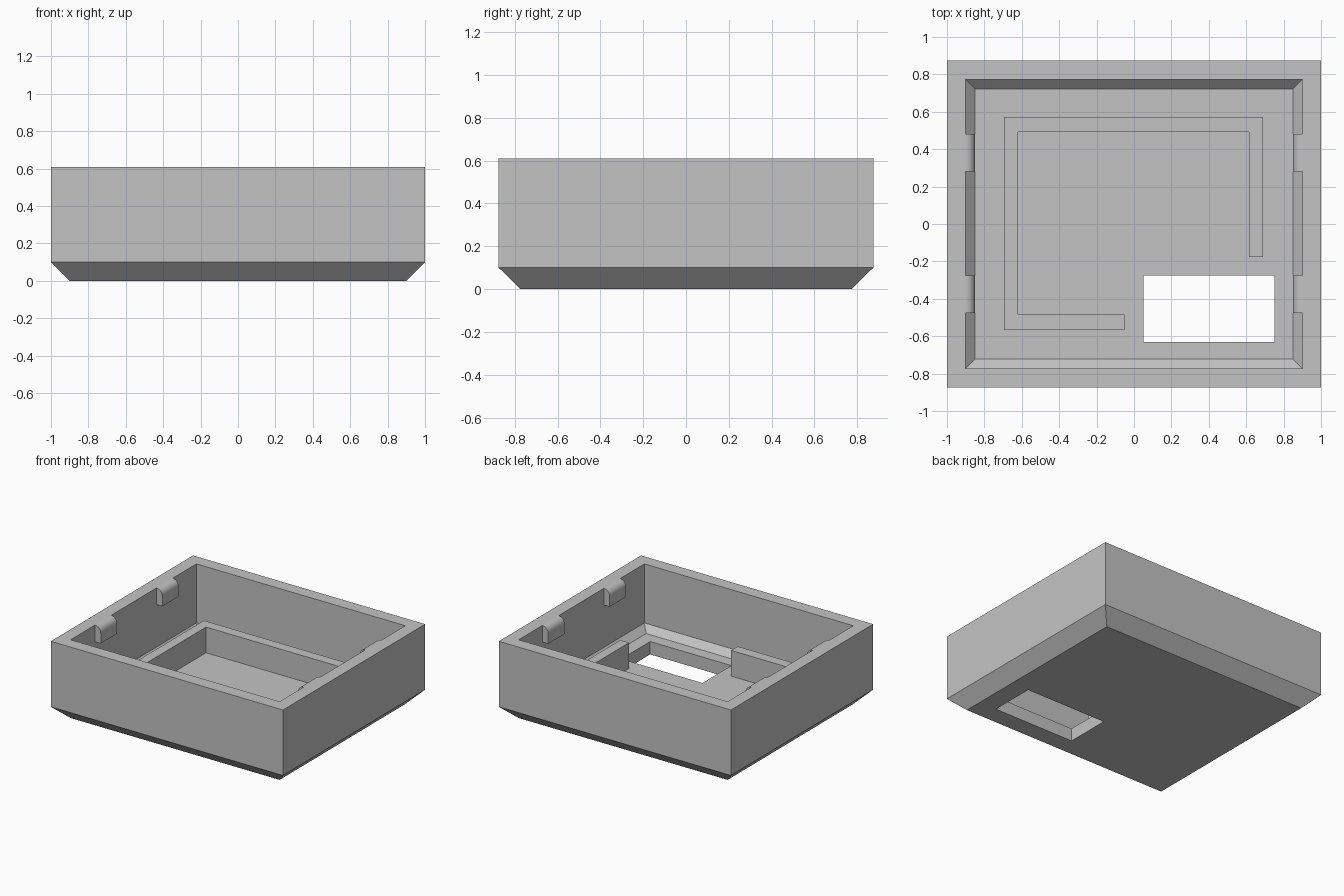
import bpy
import bmesh
from math import sin, cos, pi, radians

cube = bpy.data.objects.get("Cube")
if cube:
    bpy.data.objects.remove(cube, do_unlink=True)

GREY = (0.55, 0.55, 0.55, 1)
grey = bpy.data.materials.new("plain grey")
grey.use_nodes = True
grey.diffuse_color = GREY
grey.node_tree.nodes["Principled BSDF"].inputs["Base Color"].default_value = GREY

RIM, FLOOR = 0.61, 0.1


def finish(bm, name):
    bmesh.ops.recalc_face_normals(bm, faces=bm.faces)
    mesh = bpy.data.meshes.new(name)
    bm.to_mesh(mesh)
    bm.free()
    mesh.materials.append(grey)
    obj = bpy.data.objects.new(name, mesh)
    bpy.context.collection.objects.link(obj)
    return obj


def prism(name, points, offset):
    """Extrude a closed outline along an offset."""
    bm = bmesh.new()
    face = bm.faces.new([bm.verts.new(p) for p in points])
    new = bmesh.ops.extrude_face_region(bm, geom=[face], use_keep_orig=True)["geom"]
    bmesh.ops.translate(bm, vec=offset, verts=[v for v in new if isinstance(v, bmesh.types.BMVert)])
    return finish(bm, name)


def centred(x, y, z):
    return (-x, x, -y, y, z)


# Tray shell: rectangular rings joined in a loop, passing through the floor window
window = (0.05, 0.75, -0.63, -0.275)
rings = [
    centred(0.9, 0.773, 0),
    centred(1, 0.875, 0.1),
    centred(1, 0.875, RIM),
    centred(0.9, 0.773, RIM),
    centred(0.9, 0.773, 0.15),
    centred(0.85, 0.723, FLOOR),
    (*window, FLOOR),
    (*window, 0),
]
bm = bmesh.new()
loops = [[bm.verts.new(p) for p in ((a, c, z), (b, c, z), (b, d, z), (a, d, z))]
         for a, b, c, d, z in rings]
for i, low in enumerate(loops):
    high = loops[(i + 1) % len(loops)]
    for j in range(4):
        k = (j + 1) % 4
        bm.faces.new((low[j], low[k], high[k], high[j]))
finish(bm, "tray_shell")

# Raised rib on the floor, open at the window corner
rib = [(-0.05, -0.567), (-0.695, -0.567), (-0.695, 0.573), (0.69, 0.573), (0.69, -0.177),
       (0.615, -0.177), (0.615, 0.492), (-0.62, 0.492), (-0.62, -0.485), (-0.05, -0.485)]
prism("floor_rib", [(x, y, FLOOR) for x, y in rib], (0, 0, 0.2))

# Rounded snap clips on both side walls
R = 0.05
arc = [(0.9 - R * sin(t * pi / 16), RIM - R + R * cos(t * pi / 16)) for t in range(9)]
profile = [(0.9, 0.48)] + arc + [(0.85, 0.48)]
for side, sign in (("left", 1), ("right", -1)):
    for place, y in (("front", -0.475), ("back", 0.282)):
        clip = prism(f"{side}_{place}_clip", [(sign * x, y, z) for x, z in profile], (0, 0.2, 0))
        bpy.ops.object.select_all(action="DESELECT")
        clip.select_set(True)
        bpy.context.view_layer.objects.active = clip
        bpy.ops.object.shade_smooth_by_angle(angle=radians(30))
